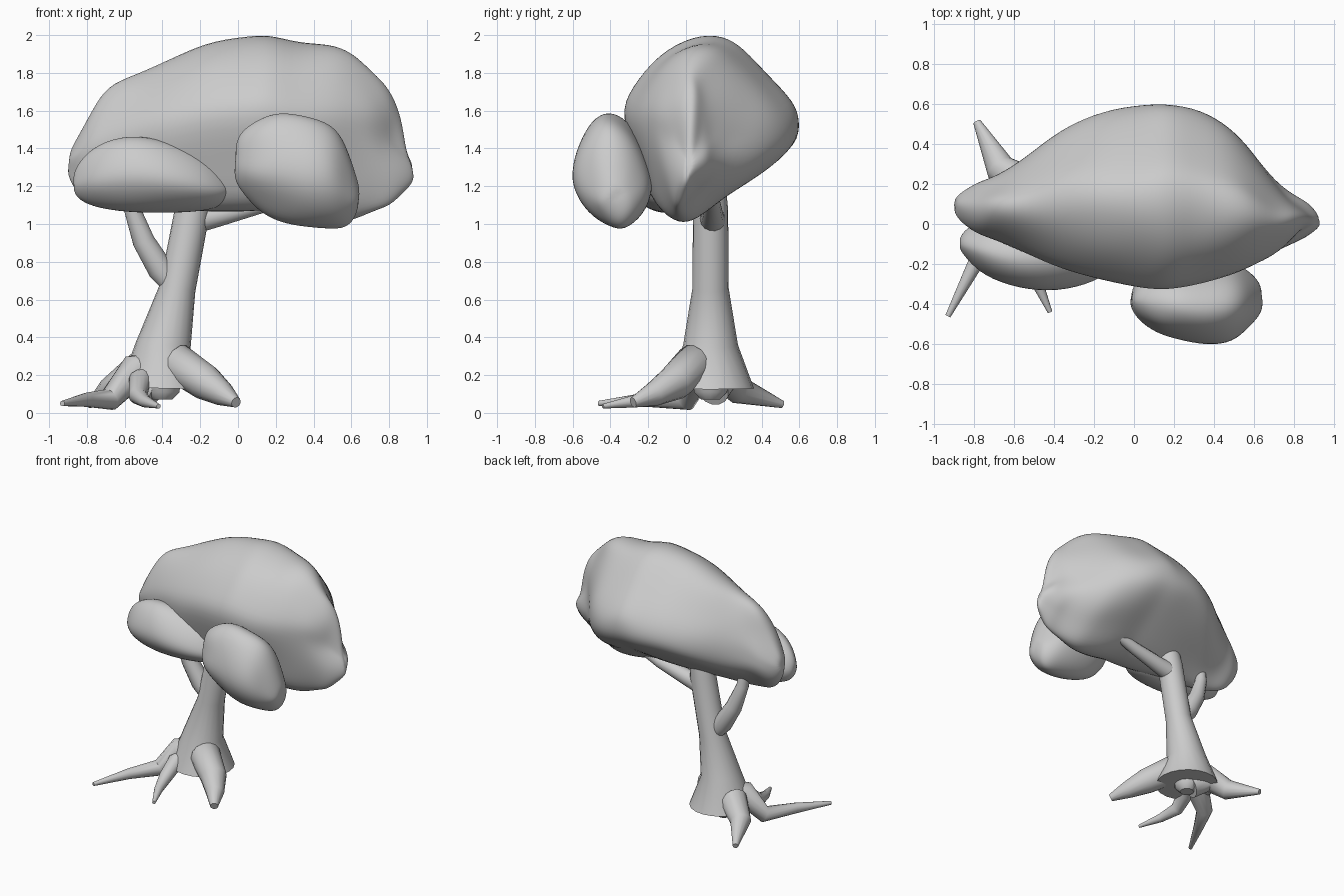
import bpy, bmesh, math
from mathutils import Vector, noise


def limb(name, points, sides=5):
    """Tapered round tube through (x, y, z, radius) points."""
    cu = bpy.data.curves.new(name, 'CURVE')
    cu.dimensions = '3D'
    cu.bevel_depth = 1.0
    cu.bevel_resolution = sides
    cu.use_fill_caps = True
    sp = cu.splines.new('POLY')
    sp.points.add(len(points) - 1)
    for p, (x, y, z, r) in zip(sp.points, points):
        p.co = (x, y, z, 1)
        p.radius = r
    ob = bpy.data.objects.new(name, cu)
    bpy.context.collection.objects.link(ob)
    bpy.ops.object.select_all(action='DESELECT')
    bpy.context.view_layer.objects.active = ob
    ob.select_set(True)
    bpy.ops.object.convert(target='MESH')
    bpy.ops.object.shade_smooth_by_angle(angle=0.9)


def foliage(name, section, stations, bump, notch=0.0):
    """Loft a y-z section along x; each station is (x, y0, y1, z0, z1)."""
    bm = bmesh.new()
    rings = []
    for x, y0, y1, z0, z1 in stations:
        ring = []
        for v, w in section:
            p = Vector((x, (y0 + y1) / 2 + v * (y1 - y0) / 2, z0 + w * (z1 - z0)))
            p += noise.noise_vector(p * 5.5) * bump
            # dent in the right-hand end
            p.x -= notch * max(0, x - 0.6) * math.exp(-((p.z - 1.45) / 0.08) ** 2)
            ring.append(bm.verts.new(p))
        rings.append(ring)
    n = len(section)
    for a, b in zip(rings, rings[1:]):
        for i in range(n):
            j = (i + 1) % n
            bm.faces.new((a[i], a[j], b[j], b[i]))
    # rounded ends
    for ring in (rings[0], rings[-1]):
        bmesh.ops.poke(bm, faces=[bm.faces.new(ring)])
    bmesh.ops.recalc_face_normals(bm, faces=bm.faces)
    me = bpy.data.meshes.new(name)
    bm.to_mesh(me)
    bm.free()
    ob = bpy.data.objects.new(name, me)
    bpy.context.collection.objects.link(ob)
    sub = ob.modifiers.new('soften', 'SUBSURF')
    sub.levels = sub.render_levels = 2
    for p in me.polygons:
        p.use_smooth = True


# trunk, flared above the roots
limb('trunk', [(-0.4, 0.13, 0.13, 0.23), (-0.395, 0.13, 0.36, 0.145),
               (-0.32, 0.13, 0.66, 0.096), (-0.24, 0.13, 1.08, 0.093),
               (-0.2, 0.13, 1.3, 0.07)], 8)

# branches
limb('left_branch', [(-0.33, 0.13, 0.65, 0.05), (-0.41, 0.13, 0.76, 0.07),
                     (-0.5, 0.12, 0.91, 0.06), (-0.56, 0.1, 1.08, 0.045),
                     (-0.57, 0.08, 1.25, 0.035)])
limb('right_branch', [(-0.22, 0.14, 1.02, 0.07), (-0.12, 0.14, 1.04, 0.06),
                      (0.12, 0.14, 1.1, 0.045), (0.4, 0.13, 1.2, 0.03)])

# roots
limb('right_root', [(-0.38, 0.1, 0.22, 0.09), (-0.3, 0.03, 0.25, 0.11),
                    (-0.17, -0.06, 0.16, 0.095), (-0.08, -0.17, 0.1, 0.065),
                    (-0.01, -0.28, 0.055, 0.028)])
limb('left_root', [(-0.44, 0.12, 0.24, 0.08), (-0.55, 0.06, 0.22, 0.09),
                   (-0.68, 0.0, 0.07, 0.06), (-0.8, -0.21, 0.07, 0.038),
                   (-0.93, -0.46, 0.05, 0.014)])
limb('front_root', [(-0.46, 0.08, 0.2, 0.06), (-0.52, -0.03, 0.17, 0.06),
                    (-0.53, -0.14, 0.09, 0.048), (-0.49, -0.28, 0.06, 0.032),
                    (-0.42, -0.44, 0.035, 0.012)])
limb('back_root', [(-0.42, 0.14, 0.12, 0.09), (-0.56, 0.2, 0.21, 0.1),
                   (-0.67, 0.28, 0.12, 0.075), (-0.785, 0.51, 0.045, 0.02)])
# root crown under the trunk
limb('root_crown', [(-0.4, 0.13, 0.2, 0.1), (-0.4, 0.13, 0.11, 0.09),
                    (-0.4, 0.13, 0.07, 0.05)])

# main canopy: leaning lens section, tapering to thin ends
crown = [(.13, 1), (.38, .92), (.65, .77), (.93, .62), (1.03, .5), (.98, .37),
         (.66, .23), (.22, .11), (-.1, .0), (-.42, -.03), (-.67, .05),
         (-.82, .26), (-1.05, .55), (-.92, .7), (-.6, .89), (-.2, 1)]
foliage('main_canopy', crown, [
    (-.89, .04, .12, 1.25, 1.38), (-.85, -.0, .16, 1.17, 1.46),
    (-.78, -.04, .20, 1.12, 1.60), (-.69, -.08, .24, 1.09, 1.73),
    (-.54, -.14, .33, 1.08, 1.79), (-.37, -.22, .47, 1.08, 1.87),
    (-.15, -.29, .575, 1.08, 1.97), (.05, -.33, .60, 1.08, 1.99),
    (.17, -.33, .60, 1.08, 2.01), (.32, -.31, .57, 1.06, 1.96),
    (.48, -.26, .49, 1.02, 1.96), (.6, -.21, .36, 1.02, 1.91),
    (.72, -.16, .21, 1.07, 1.81), (.81, -.11, .15, 1.1, 1.72),
    (.88, -.07, .11, 1.16, 1.58), (.935, -.01, .05, 1.22, 1.40)],
    0.032, notch=0.25)

# small leaf clumps in front
clump = [(.0, 1), (.5, .88), (.88, .6), (1.03, .38), (.8, .14), (.35, 0),
         (-.1, .01), (-.6, .14), (-1.03, .38), (-.95, .62), (-.7, .86), (-.35, .98)]
foliage('right_clump', clump, [
    (-.01, -.43, -.33, 1.22, 1.44), (.03, -.49, -.26, 1.14, 1.50),
    (.11, -.55, -.2, 1.06, 1.56), (.22, -.58, -.18, 1.0, 1.61),
    (.36, -.61, -.17, .97, 1.58), (.49, -.59, -.18, .97, 1.52),
    (.57, -.52, -.23, .98, 1.42), (.62, -.46, -.28, 1.03, 1.26),
    (.635, -.42, -.32, 1.1, 1.2)], 0.025)
foliage('left_clump', clump, [
    (-.87, -.13, -.06, 1.16, 1.26), (-.84, -.18, -.02, 1.12, 1.34),
    (-.75, -.26, .02, 1.08, 1.43), (-.58, -.33, .05, 1.06, 1.48),
    (-.38, -.34, .06, 1.05, 1.45), (-.2, -.29, .05, 1.06, 1.37),
    (-.09, -.21, .01, 1.09, 1.29), (-.04, -.15, -.04, 1.15, 1.24)], 0.015)
